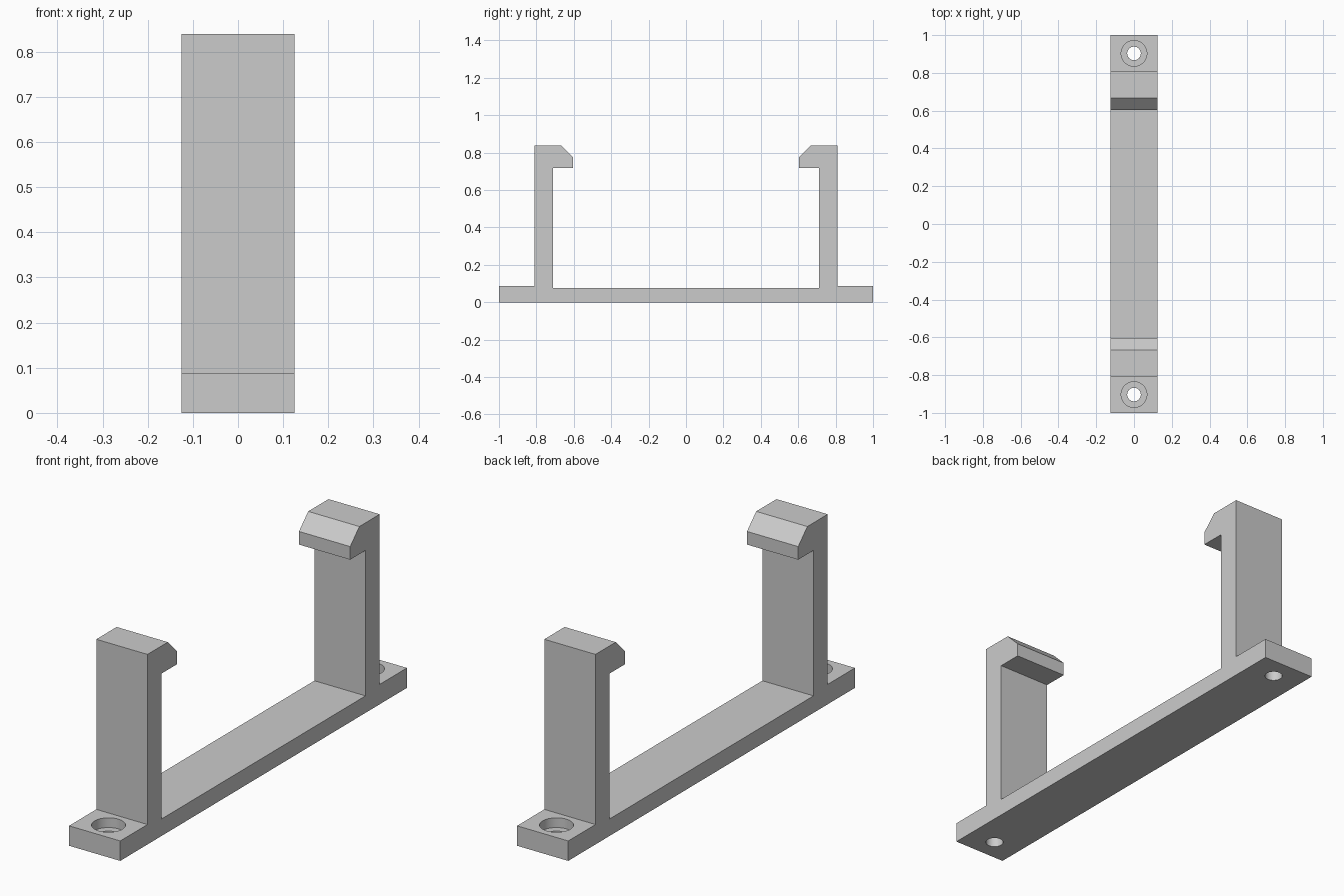
import bpy
import bmesh

cube = bpy.data.objects.get("Cube")
if cube:
    bpy.data.objects.remove(cube, do_unlink=True)

HALF_WIDTH = 0.125
HOLE_Y = 0.903

grey = bpy.data.materials.new("plain grey")
grey.use_nodes = True
colour = (0.6, 0.6, 0.6, 1)
grey.diffuse_color = colour
grey.node_tree.nodes["Principled BSDF"].inputs["Base Color"].default_value = colour


def finish(bm, name):
    bmesh.ops.recalc_face_normals(bm, faces=bm.faces[:])
    mesh = bpy.data.meshes.new(name)
    bm.to_mesh(mesh)
    bm.free()
    mesh.materials.append(grey)
    obj = bpy.data.objects.new(name, mesh)
    bpy.context.collection.objects.link(obj)
    return obj


def extruded_profile(name, points):
    bm = bmesh.new()
    face = bm.faces.new([bm.verts.new((-HALF_WIDTH, y, z)) for y, z in points])
    result = bmesh.ops.extrude_face_region(bm, geom=[face])
    moved = [v for v in result["geom"] if isinstance(v, bmesh.types.BMVert)]
    bmesh.ops.translate(bm, verts=moved, vec=(2 * HALF_WIDTH, 0, 0))
    return finish(bm, name)


def stepped_cutter(name, y):
    # Screw hole with a wider recess for the head, as one revolved solid
    bm = bmesh.new()
    outline = [(0, -0.1), (0.036, -0.1), (0.036, 0.045),
               (0.068, 0.045), (0.068, 0.2), (0, 0.2)]
    verts = [bm.verts.new((r, y, z)) for r, z in outline]
    edges = [bm.edges.new(pair) for pair in zip(verts, verts[1:])]
    bmesh.ops.spin(bm, geom=verts + edges, cent=(0, y, 0), axis=(0, 0, 1),
                   angle=6.2831853, steps=48, use_duplicate=False)
    bmesh.ops.remove_doubles(bm, verts=bm.verts[:], dist=0.0001)
    cutter = finish(bm, name)
    cutter.hide_render = True
    return cutter


# Half profile (y, z) from the floor, up the hooked arm, out to the mounting ear
half = [(0.711, 0.075), (0.711, 0.717), (0.604, 0.717), (0.604, 0.775),
        (0.668, 0.839), (0.81, 0.839), (0.81, 0.088), (1, 0.088), (1, 0)]
profile = half + [(-y, z) for y, z in reversed(half)]
bracket = extruded_profile("hooked_bracket", profile)

# Screw holes through both mounting ears
bpy.context.view_layer.objects.active = bracket
for side, y in (("front", -HOLE_Y), ("back", HOLE_Y)):
    cutter = stepped_cutter(side + "_hole_cutter", y)
    cut = bracket.modifiers.new(side + "_hole", "BOOLEAN")
    cut.operation = "DIFFERENCE"
    cut.solver = "EXACT"
    cut.object = cutter
    bpy.ops.object.modifier_apply(modifier=cut.name)
    bpy.data.objects.remove(cutter, do_unlink=True)

# Round hole walls, crisp edges elsewhere
bpy.ops.object.select_all(action="DESELECT")
bracket.select_set(True)
bpy.ops.object.shade_smooth_by_angle(angle=0.5)
